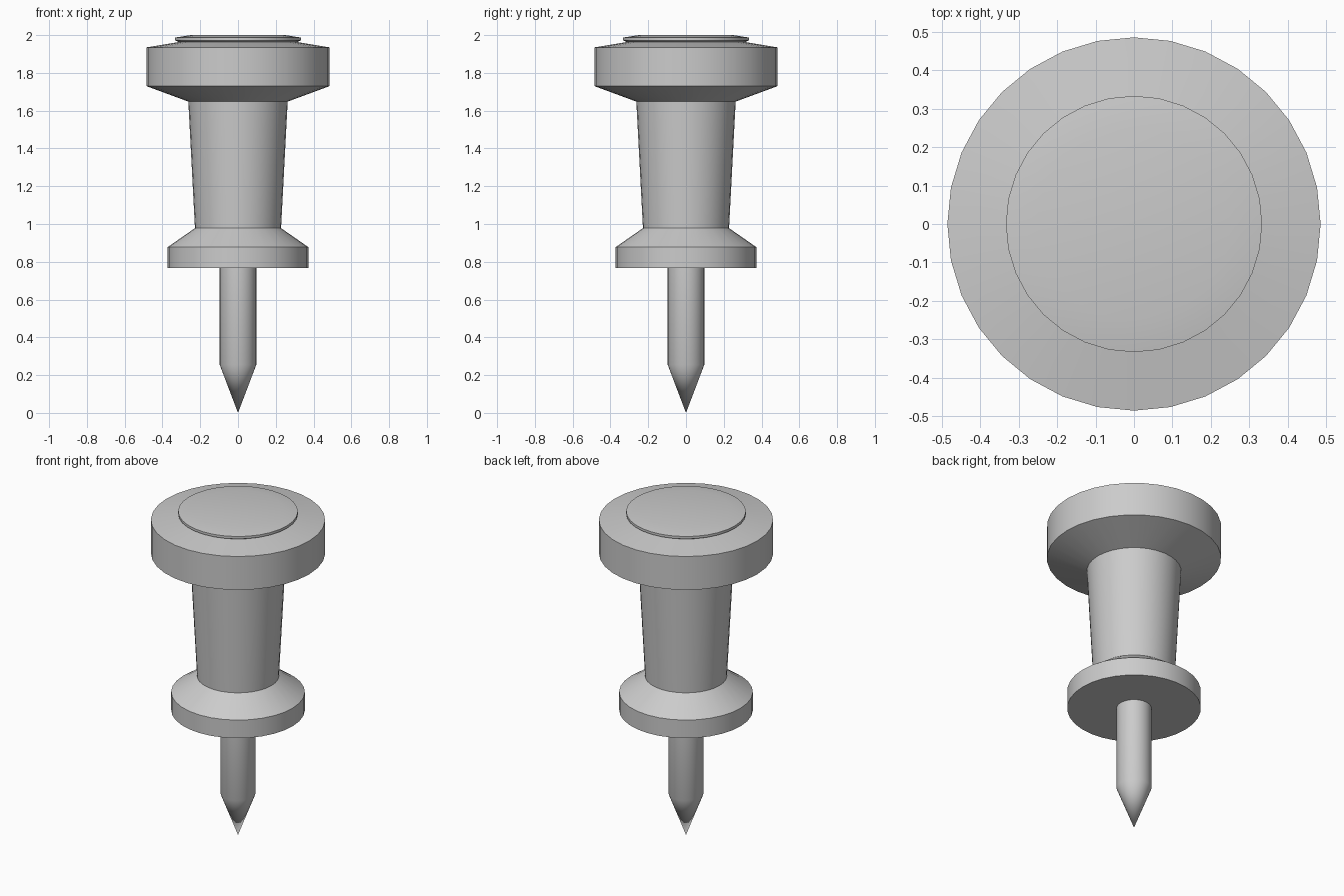
import bpy
import bmesh
from math import cos, sin, pi, radians

if "Cube" in bpy.data.objects:
    bpy.data.objects.remove(bpy.data.objects["Cube"])

SIDES = 32


def lathe(name, profile):
    """Revolve (radius, z) points, listed bottom to top, around the z axis."""
    bm = bmesh.new()
    rings = []
    for r, z in profile:
        n = 1 if r == 0 else SIDES
        rings.append([bm.verts.new((r * cos(2 * pi * i / SIDES),
                                    r * sin(2 * pi * i / SIDES), z)) for i in range(n)])
    for a, b in zip(rings, rings[1:]):
        for i in range(SIDES):
            j = (i + 1) % SIDES
            quad = [a[i % len(a)], a[j % len(a)], b[j % len(b)], b[i % len(b)]]
            bm.faces.new(list(dict.fromkeys(quad)))
    # flat end caps
    if len(rings[0]) > 1:
        bm.faces.new(rings[0][::-1])
    if len(rings[-1]) > 1:
        bm.faces.new(rings[-1])
    bmesh.ops.recalc_face_normals(bm, faces=bm.faces)
    mesh = bpy.data.meshes.new(name)
    bm.to_mesh(mesh)
    bm.free()
    obj = bpy.data.objects.new(name, mesh)
    bpy.context.collection.objects.link(obj)
    bpy.ops.object.select_all(action='DESELECT')
    obj.select_set(True)
    bpy.context.view_layer.objects.active = obj
    bpy.ops.object.shade_smooth_by_angle(angle=radians(30))
    return obj


# Pointed metal pin and the flange, grip, head and raised top disc,
# as one continuous outline
lathe("push_pin", [
    (0, 0), (0.097, 0.255), (0.097, 0.767),      # pin
    (0.372, 0.767), (0.372, 0.878),              # lower flange
    (0.228, 0.978), (0.263, 1.648),              # tapered grip
    (0.485, 1.73), (0.485, 1.935),               # head
    (0.315, 1.963), (0.333, 1.972),              # groove under the top disc
    (0.333, 1.987), (0.25, 2.0),                 # top disc
])
